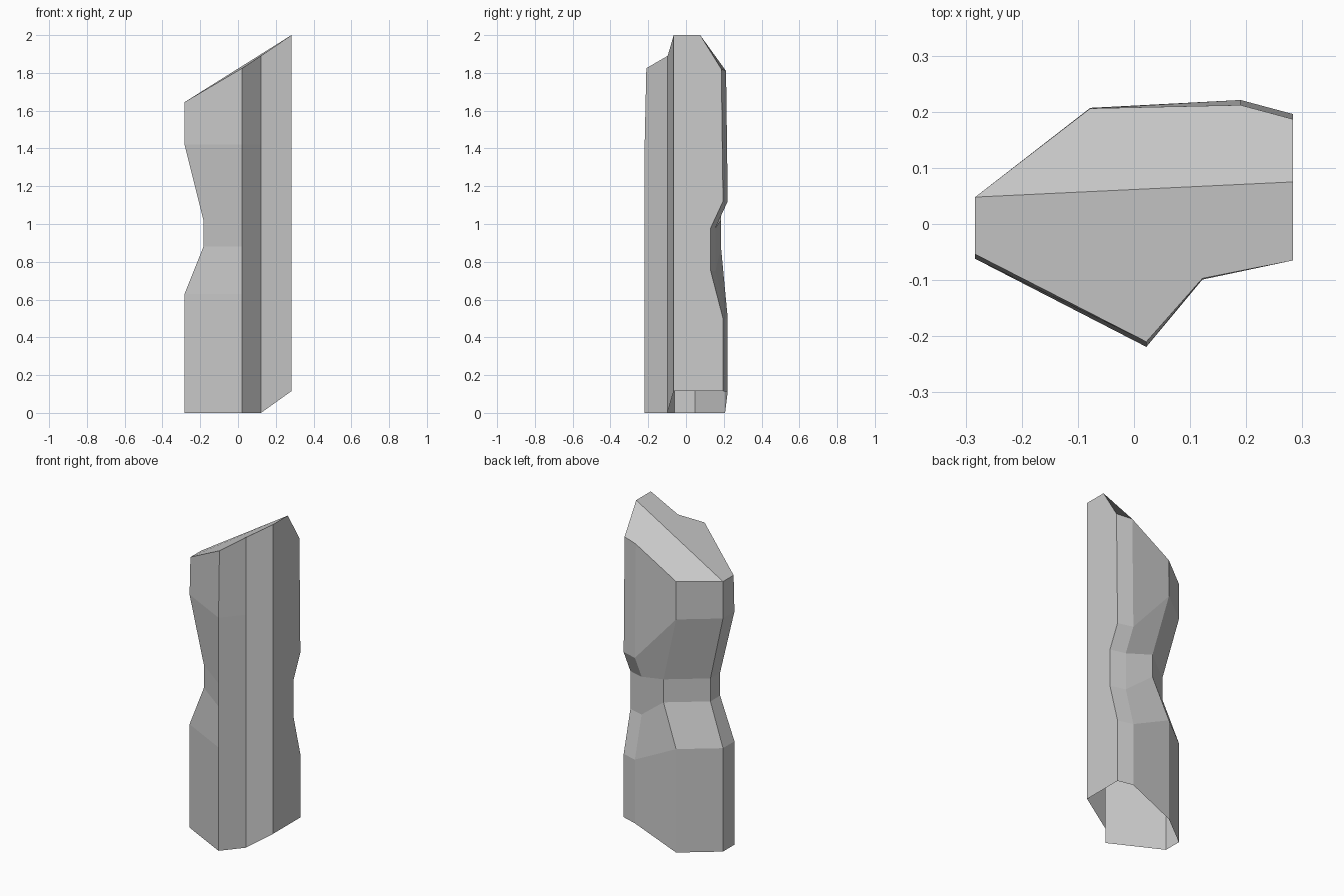
import bpy, bmesh

if "Cube" in bpy.data.objects:
    bpy.data.objects.remove(bpy.data.objects["Cube"])

# Bend heights between foot and crown: side columns and rear-right columns differ
SIDE = (0.63, 0.88, 1.02, 1.42)
REAR = (0.50, 0.75, 0.98, 1.12)

# Corner columns: (x, y), waist offset, bend heights, foot z, crown (y, z)
columns = [
    ((-0.283, 0.048), (0.10, -0.022), SIDE, 0.0, (0.048, 1.645)),
    ((-0.283, -0.062), (0.10, -0.005), SIDE, 0.0, (-0.054, 1.645)),
    ((0.022, -0.219), (0.0, 0.0), SIDE, 0.0, (-0.21, 1.825)),
    ((0.122, -0.099), (0.0, 0.0), SIDE, 0.0, (-0.097, 1.89)),
    ((0.283, -0.065), (0.0, 0.0), REAR, 0.115, (-0.065, 2.0)),
    ((0.283, 0.196), (0.0, -0.065), REAR, 0.115, (0.187, 1.82)),
    ((0.19, 0.221), (0.0, -0.065), REAR, 0.112, (0.212, 1.81)),
    ((-0.078, 0.207), (0.10, -0.022), SIDE, 0.0, (0.206, 1.65)),
]

bm = bmesh.new()
cols = []
for (x, y), (dx, dy), bends, foot, (ty, tz) in columns:
    pts = [(x, y, foot)]
    for i, z in enumerate(bends):
        k = 1 if i in (1, 2) else 0
        pts.append((x + k * dx, y + k * dy, z))
    pts.append((x, ty, tz))
    cols.append([bm.verts.new(p) for p in pts])

# Ridge end on the right-hand wall
ridge = bm.verts.new((0.283, 0.075, 2.0))

# Walls, open at the bottom
n = len(cols)
for c in range(n):
    a, b = cols[c], cols[(c + 1) % n]
    for i in range(5):
        face = [a[i], b[i], b[i + 1], a[i + 1]]
        if c == 4 and i == 4:
            face.insert(3, ridge)
        bm.faces.new(face)

# Slanted crown: front slope and back slope
top = [c[-1] for c in cols]
bm.faces.new(top[0:5] + [ridge])
bm.faces.new([top[0], ridge, top[5], top[6], top[7]])

mesh = bpy.data.meshes.new("rock_pillar")
bm.to_mesh(mesh)
bm.free()
obj = bpy.data.objects.new("rock_pillar", mesh)
bpy.context.collection.objects.link(obj)
